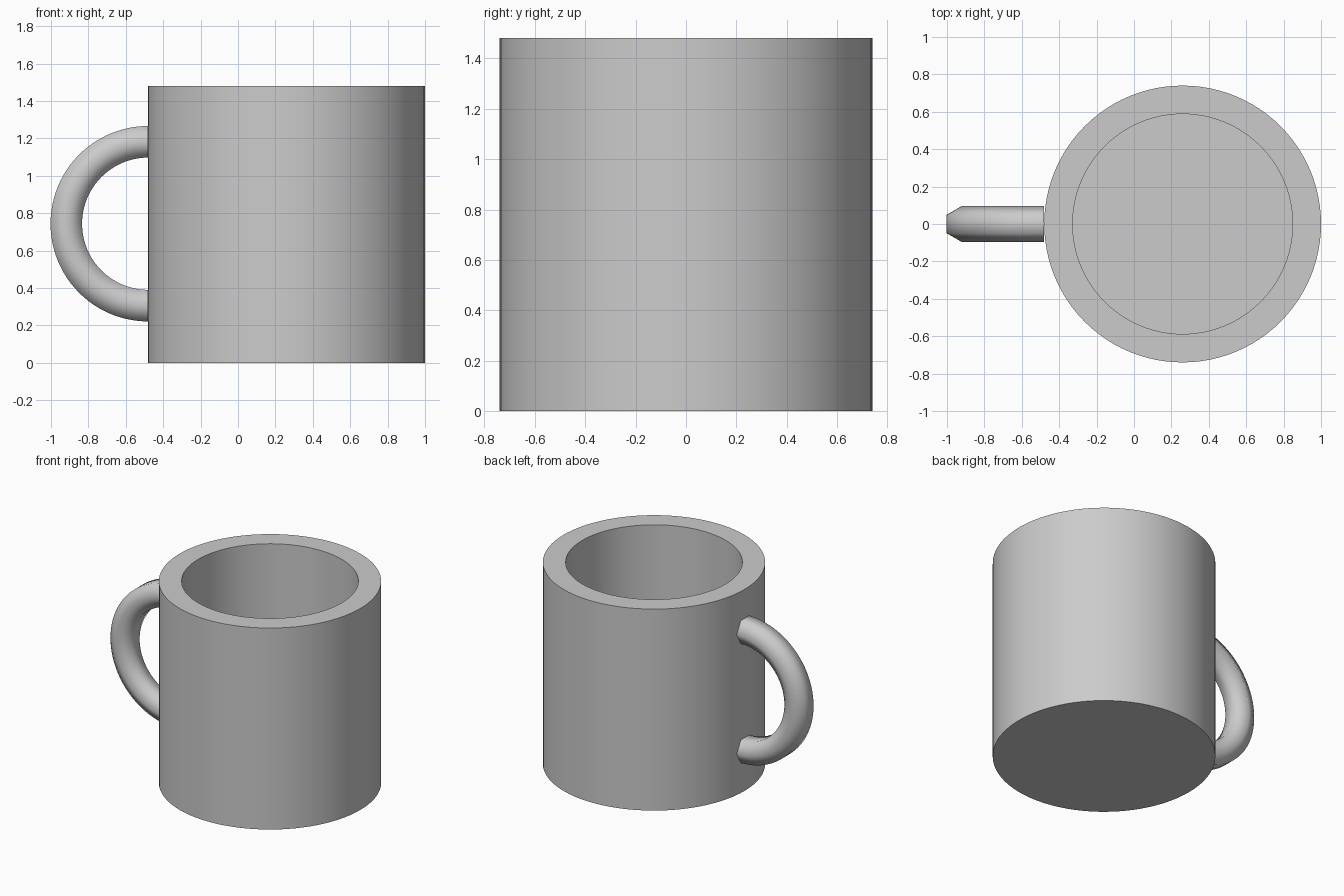
import bpy, bmesh, math
from mathutils import Vector, Matrix

if "Cube" in bpy.data.objects:
    bpy.data.objects.remove(bpy.data.objects["Cube"])

CX, HEIGHT, R_OUT, R_IN, FLOOR = 0.26, 1.48, 0.74, 0.588, 0.15
HANDLE_R, TUBE_R = 0.438, 0.0975
HANDLE_X, HANDLE_Z = CX - R_OUT, 0.744


def make_object(name, bm, angle):
    bmesh.ops.recalc_face_normals(bm, faces=bm.faces)
    mesh = bpy.data.meshes.new(name)
    bm.to_mesh(mesh)
    bm.free()
    ob = bpy.data.objects.new(name, mesh)
    bpy.context.collection.objects.link(ob)
    bpy.ops.object.select_all(action='DESELECT')
    ob.select_set(True)
    bpy.context.view_layer.objects.active = ob
    bpy.ops.object.shade_smooth_by_angle(angle=math.radians(angle))
    return ob


# Mug body: lathed wall profile with flat rim, floor and base
bm = bmesh.new()
profile = [(0, 0), (R_OUT, 0), (R_OUT, HEIGHT), (R_IN, HEIGHT), (R_IN, FLOOR), (0, FLOOR)]
verts = [bm.verts.new((CX + r, 0, z)) for r, z in profile]
edges = [bm.edges.new(pair) for pair in zip(verts, verts[1:])]
bmesh.ops.spin(bm, geom=verts + edges, cent=(CX, 0, 0), axis=(0, 0, 1),
               angle=math.tau, steps=96, use_duplicate=False)
bmesh.ops.remove_doubles(bm, verts=bm.verts, dist=1e-4)
make_object("mug_body", bm, 40)

# Handle: six-sided section swept through a half circle
bm = bmesh.new()
SIDES, STEPS = 6, 48
rings = []
for i in range(STEPS + 1):
    turn = Matrix.Rotation(-math.pi * i / STEPS, 3, 'Y')
    ring = []
    for k in range(SIDES):
        a = math.tau * k / SIDES
        p = Vector((0, TUBE_R * math.cos(a), HANDLE_R + TUBE_R * math.sin(a)))
        ring.append(bm.verts.new(turn @ p + Vector((HANDLE_X, 0, HANDLE_Z))))
    rings.append(ring)
for a, b in zip(rings, rings[1:]):
    for k in range(SIDES):
        n = (k + 1) % SIDES
        bm.faces.new((a[k], a[n], b[n], b[k]))
bm.faces.new(rings[0])
bm.faces.new(rings[-1])
make_object("handle", bm, 70)
